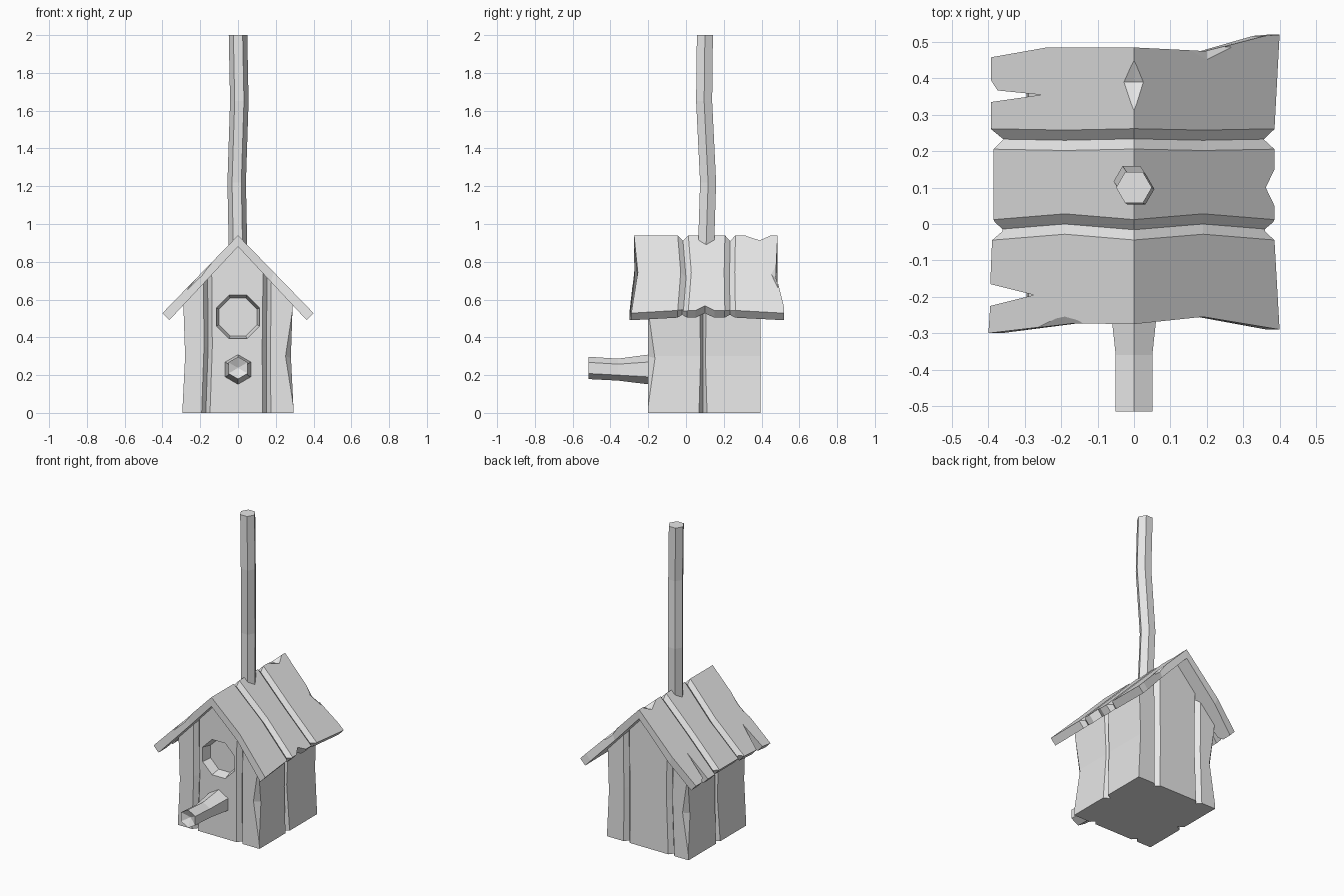
import bpy, bmesh
from math import sin, cos, pi

cube = bpy.data.objects.get("Cube")
if cube:
    bpy.data.objects.remove(cube, do_unlink=True)

GREY = (0.8, 0.8, 0.8, 1.0)
mat = bpy.data.materials.new("plain_grey")
mat.use_nodes = True
mat.diffuse_color = GREY
for node in mat.node_tree.nodes:
    if node.type == 'BSDF_PRINCIPLED':
        node.inputs["Base Color"].default_value = GREY


def finish(name, bm):
    bmesh.ops.recalc_face_normals(bm, faces=bm.faces)
    mesh = bpy.data.meshes.new(name)
    bm.to_mesh(mesh)
    bm.free()
    mesh.materials.append(mat)
    obj = bpy.data.objects.new(name, mesh)
    bpy.context.collection.objects.link(obj)
    return obj


def loft(name, rings):
    """Closed solid through equal-sized rings of points."""
    bm = bmesh.new()
    loops = [[bm.verts.new(p) for p in ring] for ring in rings]
    n = len(loops[0])
    for a, b in zip(loops, loops[1:]):
        for i in range(n):
            j = (i + 1) % n
            bm.faces.new((a[i], a[j], b[j], b[i]))
    bm.faces.new(loops[0])
    bm.faces.new(loops[-1])
    return finish(name, bm)


def hull(points):
    bm = bmesh.new()
    for p in points:
        bm.verts.new(p)
    bmesh.ops.convex_hull(bm, input=bm.verts)
    return finish("chip_cutter", bm)


def cut(obj, cutters):
    """Subtract each cutter, keep the result, drop the cutters."""
    for c in cutters:
        c.hide_render = True
        m = obj.modifiers.new("cut", 'BOOLEAN')
        m.operation, m.solver, m.object = 'DIFFERENCE', 'EXACT', c
    bpy.context.view_layer.update()
    dg = bpy.context.evaluated_depsgraph_get()
    mesh = bpy.data.meshes.new_from_object(obj.evaluated_get(dg))
    obj.modifiers.clear()
    obj.data = mesh
    for c in cutters:
        bpy.data.objects.remove(c, do_unlink=True)


def ring(sides, r, start=0.0):
    return [(r * cos(start + 2 * pi * i / sides), r * sin(start + 2 * pi * i / sides))
            for i in range(sides)]


# House body with slightly waisted sides
FRONT, BACK = -0.2, 0.395
half = [(0.295, 0), (0.28, 0.3), (0.29, 0.595)]
profile = half + [(0, 0.9)] + [(-x, z) for x, z in reversed(half)]
body = loft("house_body", [[(x, y, z) for x, z in profile] for y in (FRONT, BACK)])

# Plank gaps: V cuts in the front, back and sides
cutters = []
heights = (-0.05, 0.35, 0.95)
for face, inward in ((FRONT, 1), (BACK, -1)):
    for xs in ((-0.172, -0.158, -0.163), (0.152, 0.15, 0.157)):
        cutters.append(loft("gap_cutter", [
            [(x - 0.03, face - 0.01 * inward, z), (x + 0.03, face - 0.01 * inward, z),
             (x, face + 0.028 * inward, z)] for x, z in zip(xs, heights)]))
for s in (1, -1):
    cutters.append(loft("gap_cutter", [
        [(s * 0.31, 0.06, z), (s * 0.31, 0.12, z), (s * 0.258, 0.09, z)] for z in heights]))

# Chipped corners
for s, face, inward in ((1, FRONT, 1), (-1, BACK, -1)):
    cutters.append(hull([(s * 0.296, face, 0.02), (s * 0.291, face, 0.56),
                         (s * 0.25, face - 0.002 * inward, 0.3),
                         (s * 0.282, face + 0.038 * inward, 0.29),
                         (s * 0.4, face - 0.1 * inward, 0.3)]))

# Eight-sided entrance recess
cutters.append(loft("hole_cutter", [
    [(x, y, z + 0.508) for x, z in ring(8, r, pi / 8)]
    for y, r in ((FRONT - 0.02, 0.13), (FRONT + 0.06, 0.108))]))
cut(body, cutters)


# Roof boards: worn outlines laid on a slope, thickened and mitred at the ridge
def top(x):
    return 0.94 - 1.03 * abs(x)


def roof_side(name, outline, s):
    upper = [(x, y, top(x)) for x, y in outline]
    lower = [(x * 0.91, y, 0.88 - 1.07 * abs(x * 0.91)) for x, y in outline]
    obj = loft(name, [upper, lower])
    grooves = []
    for ys in ((-0.02, 0.0, -0.022), (0.235, 0.23, 0.235)):
        grooves.append(loft("groove_cutter", [
            [(x * s, y - 0.042, 0.955 - 1.03 * x), (x * s, y + 0.042, 0.955 - 1.03 * x),
             (x * s, y, 0.91 - 1.03 * x)] for x, y in zip((-0.05, 0.19, 0.46), ys)]))
    # Dent in the ridge
    grooves.append(hull([(-0.03, 0.39, 0.912), (0.028, 0.39, 0.914), (0, 0.31, 0.939),
                         (0, 0.45, 0.939), (0, 0.39, 0.908), (0, 0.38, 1.0)]))
    # Chip at the worn gable edge
    px, py, d = (0.2, 0.47, -1) if s > 0 else (-0.19, -0.273, 1)
    z = top(px)
    grooves.append(hull([(px - 0.085, py - 0.015 * d, z + 0.10 * s),
                         (px + 0.085, py - 0.015 * d, z - 0.08 * s),
                         (px, py + 0.025 * d, z + 0.005),
                         (px, py - 0.02 * d, z - 0.03),
                         (px + 0.05 * s, py - 0.02 * d, z + 0.1)]))
    cut(obj, grooves)


roof_side("roof_right_side", [
    (0, -0.275), (-0.17, -0.273), (-0.4, -0.3), (-0.395, -0.225), (-0.275, -0.195),
    (-0.395, -0.165), (-0.39, -0.045), (-0.372, -0.02), (-0.386, 0.005), (-0.386, 0.205),
    (-0.372, 0.232), (-0.393, 0.26), (-0.393, 0.335), (-0.255, 0.355), (-0.375, 0.367),
    (-0.393, 0.395), (-0.393, 0.458), (-0.24, 0.485), (0, 0.485)], -1)
roof_side("roof_left_side", [
    (0, -0.275), (0.19, -0.255), (0.4, -0.29), (0.386, -0.045), (0.37, -0.02),
    (0.386, 0.005), (0.386, 0.05), (0.362, 0.1), (0.386, 0.15), (0.386, 0.205),
    (0.37, 0.232), (0.386, 0.26), (0.4, 0.52), (0.36, 0.517), (0.2, 0.475), (0, 0.485)], 1)

# Perch: flared six-sided peg with a hollowed tip
loft("perch", [[(x, y, z + cz) for x, z in ring(6, r, pi / 2)] for y, r, cz in (
    (-0.18, 0.081, 0.23), (-0.36, 0.058, 0.229), (-0.515, 0.059, 0.238), (-0.49, 0.003, 0.238))])

# Hanging pole: crooked six-sided stick
loft("pole", [[(x + cx, y + cy, z) for x, y in ring(6, 0.049)] for cx, cy, z in (
    (0, 0.106, 0.87), (-0.007, 0.117, 1.22), (0.007, 0.096, 1.65), (0, 0.1, 2.0))])
